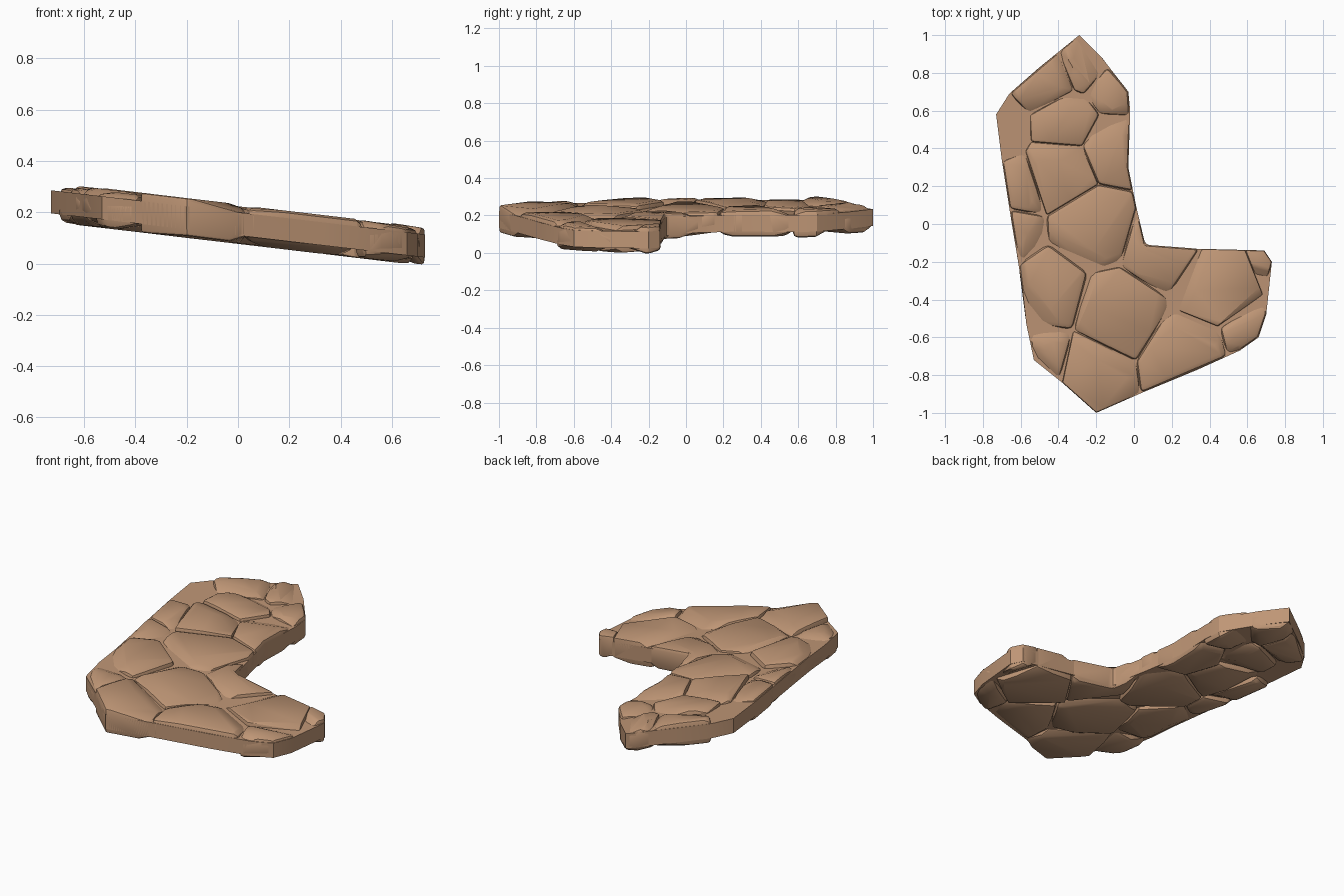
import bpy, bmesh, math, random
from mathutils import Vector

random.seed(4)
cube = bpy.data.objects.get("Cube")
if cube:
    bpy.data.objects.remove(cube, do_unlink=True)

MIDDLE, HALF, SLOPE = 0.155, 0.078, -0.118

# Plan of the bent slab
OUTLINE = [(-.29, 1), (-.5, .83), (-.66, .69), (-.73, .58), (-.7, .34),
           (-.65, .02), (-.62, -.16), (-.59, -.35), (-.57, -.53), (-.53, -.72),
           (-.38, -.84), (-.2, -1), (.05, -.89), (.34, -.77), (.56, -.67),
           (.66, -.6), (.7, -.48), (.73, -.2), (.69, -.14), (.29, -.13),
           (.06, -.11), (.01, .1), (-.03, .3), (-.02, .6), (-.03, .7), (-.17, .88)]

# Centres of the stones, each owning the nearest part of the plan
SEEDS = [(-.48, .76), (-.24, .86), (-.1, .74), (-.36, .54), (-.12, .41),
         (-.74, .52), (-.38, .3), (-.68, .2), (-.2, 0), (-.72, -.03),
         (-.48, -.38), (-.1, -.48), (.15, -.1), (.45, -.3), (.28, -.72),
         (.69, -.62), (-.5, -.72), (-.25, -.79), (.8, -.16)]

stone = bpy.data.materials.new("warm brown stone")
colour = (0.52, 0.305, 0.18, 1)
stone.diffuse_color = colour
stone.use_nodes = True
stone.node_tree.nodes["Principled BSDF"].inputs["Base Color"].default_value = colour


def cut(bm, point, normal, fill):
    geom = bm.verts[:] + bm.edges[:] + bm.faces[:]
    result = bmesh.ops.bisect_plane(bm, geom=geom, dist=1e-5, plane_co=point,
                                    plane_no=normal, clear_outer=True)
    edges = [e for e in result["geom_cut"] if isinstance(e, bmesh.types.BMEdge)]
    if fill and len(edges) > 2:
        bmesh.ops.contextual_create(bm, geom=edges)


def plan_mesh():
    bm = bmesh.new()
    bm.faces.new([bm.verts.new((x, y, -HALF)) for x, y in OUTLINE])
    return bm


def thicken(bm, height):
    result = bmesh.ops.extrude_face_region(bm, geom=bm.faces[:])
    for v in result["geom"]:
        if isinstance(v, bmesh.types.BMVert):
            v.co.z += height
    bmesh.ops.recalc_face_normals(bm, faces=bm.faces[:])


def chip(bm, side, slant, depth):
    # Shear a sloping flake off the upper or lower side
    turn = random.uniform(0, math.tau)
    normal = Vector((slant * math.cos(turn), slant * math.sin(turn), side)).normalized()
    reach = max(v.co.dot(normal) for v in bm.verts)
    cut(bm, normal * (reach - depth), normal, True)


def finish(bm, name):
    # Lean the whole slab down towards its left end
    for v in bm.verts:
        v.co.z += MIDDLE + SLOPE * v.co.x
    bmesh.ops.recalc_face_normals(bm, faces=bm.faces[:])
    mesh = bpy.data.meshes.new(name)
    bm.to_mesh(mesh)
    bm.free()
    mesh.materials.append(stone)
    obj = bpy.data.objects.new(name, mesh)
    bpy.context.collection.objects.link(obj)
    bpy.ops.object.select_all(action="DESELECT")
    obj.select_set(True)
    bpy.context.view_layer.objects.active = obj
    bpy.ops.object.shade_smooth_by_angle(angle=math.radians(28))


# Chipped, rounded stones
for number, seed in enumerate(SEEDS, 1):
    bm = plan_mesh()
    centre = Vector((*seed, 0))
    for other in SEEDS:
        if other != seed:
            away = Vector((*other, 0)) - centre
            cut(bm, centre + away / 2, away.normalized(), False)
    bmesh.ops.remove_doubles(bm, verts=bm.verts[:], dist=0.04)
    bmesh.ops.dissolve_limit(bm, angle_limit=math.radians(4),
                             verts=bm.verts[:], edges=bm.edges[:])
    if not bm.faces:
        bm.free()
        continue
    thicken(bm, 2 * HALF - random.uniform(0, 0.012))
    for side in (1, -1):
        chip(bm, side, 0.05, 0.008)
        for _ in range(3):
            chip(bm, side, random.uniform(0.25, 0.6), random.uniform(0.015, 0.035))
    bmesh.ops.remove_doubles(bm, verts=bm.verts[:], dist=0.018)
    bmesh.ops.dissolve_degenerate(bm, edges=bm.edges[:], dist=0.001)
    bmesh.ops.recalc_face_normals(bm, faces=bm.faces[:])
    sharp = [e for e in bm.edges if e.is_manifold
             and e.calc_face_angle(0) > math.radians(35)]
    bmesh.ops.bevel(bm, geom=sharp, offset=0.03, segments=2, profile=0.5,
                    affect="EDGES", clamp_overlap=True)
    finish(bm, f"stone_{number:02d}")

# Packed core that closes the joints between the stones
bm = plan_mesh()
bmesh.ops.inset_region(bm, faces=bm.faces[:], thickness=0.035, use_even_offset=True)
inner = max(bm.faces, key=lambda f: f.calc_area())
bmesh.ops.delete(bm, geom=[f for f in bm.faces if f != inner], context="FACES")
for v in bm.verts:
    v.co.z = -0.045
thicken(bm, 0.09)
finish(bm, "joint_core")
